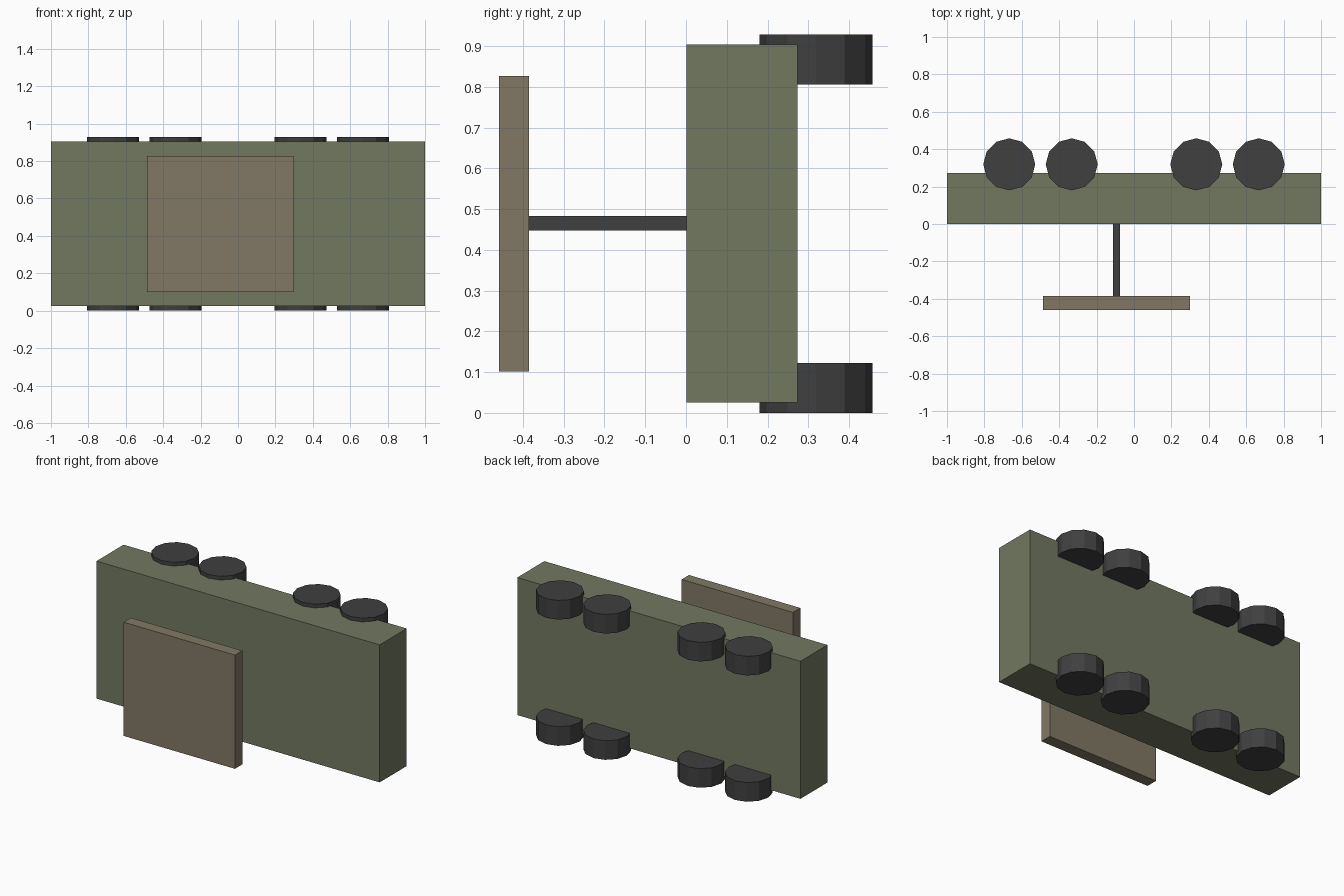
import bpy

if "Cube" in bpy.data.objects:
    bpy.data.objects.remove(bpy.data.objects["Cube"])


def material(name, rgb):
    m = bpy.data.materials.new(name)
    m.diffuse_color = (*rgb, 1)
    m.use_nodes = True
    m.node_tree.nodes["Principled BSDF"].inputs["Base Color"].default_value = m.diffuse_color
    return m


green = material("olive", (0.17, 0.19, 0.12))
tan = material("tan", (0.22, 0.19, 0.13))
dark = material("dark", (0.05, 0.05, 0.05))


def box(name, lo, hi, mat):
    centre = [(a + b) / 2 for a, b in zip(lo, hi)]
    bpy.ops.mesh.primitive_cube_add(size=1, location=centre)
    ob = bpy.context.object
    ob.name = name
    ob.scale = [b - a for a, b in zip(lo, hi)]
    bpy.ops.object.transform_apply(location=False, rotation=False, scale=True)
    ob.data.materials.append(mat)


# Long body slab, mast and flat panel
box("body", (-1, 0.001, 0.026), (1, 0.274, 0.904), green)
box("mast", (-0.113, -0.386, 0.447), (-0.076, 0.002, 0.483), dark)
box("panel", (-0.486, -0.459, 0.101), (0.300, -0.385, 0.827), tan)

# Four twelve-sided wheels along each side
for side, z in (("lower", 0.061), ("upper", 0.867)):
    for i, x in enumerate((-0.667, -0.333, 0.333, 0.667)):
        bpy.ops.mesh.primitive_cylinder_add(
            vertices=12, radius=0.139, depth=0.122, location=(x, 0.319, z))
        wheel = bpy.context.object
        wheel.name = f"wheel_{side}_{i + 1}"
        wheel.data.materials.append(dark)
